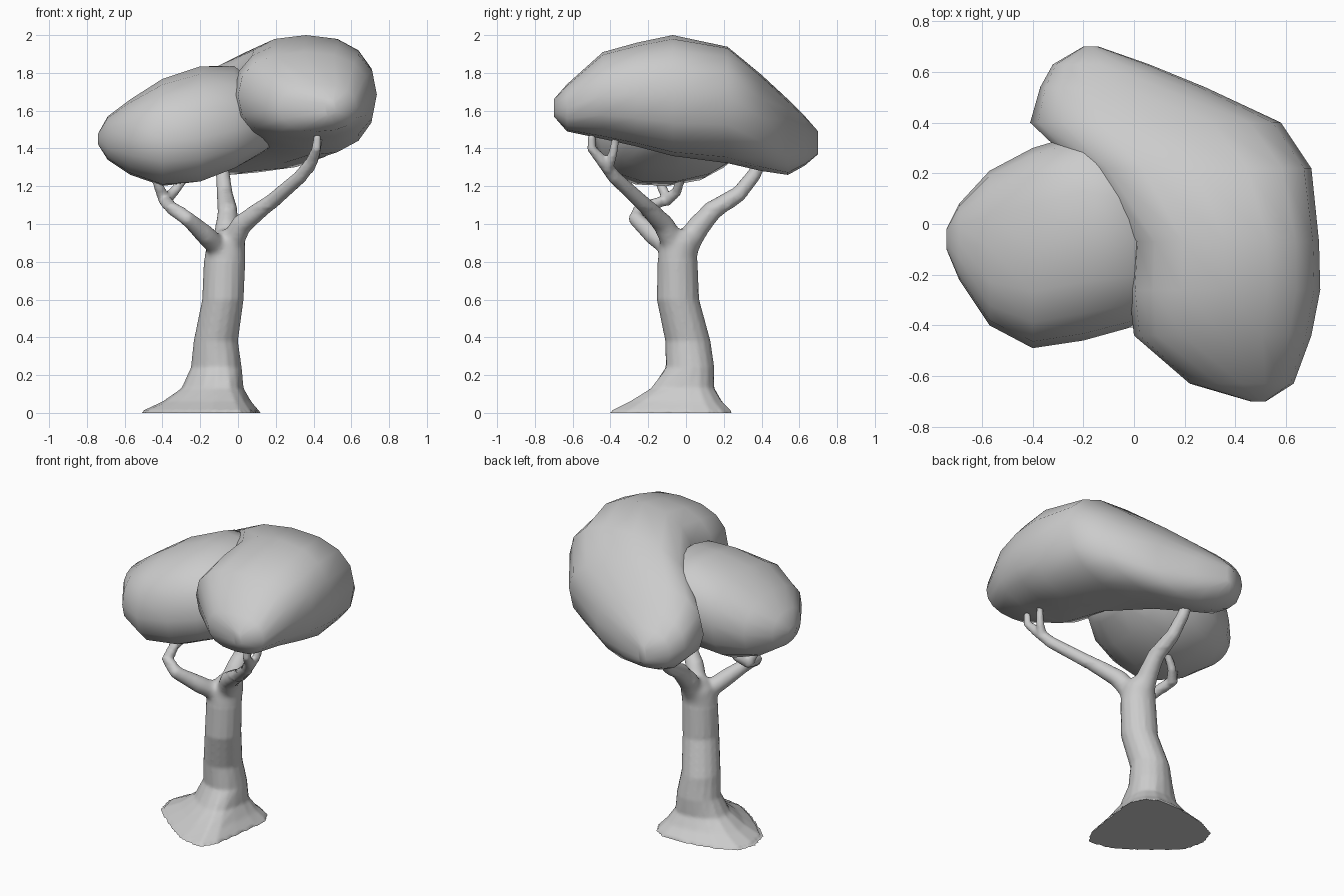
import bpy, bmesh, math

if "Cube" in bpy.data.objects:
    bpy.data.objects.remove(bpy.data.objects["Cube"])


def smooth(obj, angle=60):
    bpy.ops.object.select_all(action='DESELECT')
    obj.select_set(True)
    bpy.context.view_layer.objects.active = obj
    bpy.ops.object.shade_smooth_by_angle(angle=math.radians(angle))


def power(v, p):
    return math.copysign(abs(v) ** (2 / p), v)


def loft(name, axis, sections, sides=16, p=2.0, outline=None):
    """Skin rounded sections: (position, a_min, a_max, b_min, b_max, lean).
    With an outline, the last value blends from ellipse to that outline."""
    bm = bmesh.new()
    rings = []
    for pos, a0, a1, b0, b1, k in sections:
        ring = []
        for i in range(sides):
            t = 2 * math.pi * i / sides
            u = power(math.cos(t), p)
            v = power(math.sin(t + (0 if outline else k)), p)
            if outline:
                u += (outline[i][0] - u) * k
                v += (outline[i][1] - v) * k
            co = [(a0 + a1) / 2 + (a1 - a0) / 2 * u,
                  (b0 + b1) / 2 + (b1 - b0) / 2 * v]
            co.insert(axis, pos)
            ring.append(bm.verts.new(co))
        rings.append(ring)
    for r, s in zip(rings, rings[1:]):
        for i in range(sides):
            j = (i + 1) % sides
            bm.faces.new((r[i], r[j], s[j], s[i]))
    bm.faces.new(rings[0])
    bm.faces.new(rings[-1])
    bmesh.ops.recalc_face_normals(bm, faces=bm.faces)
    me = bpy.data.meshes.new(name)
    bm.to_mesh(me)
    bm.free()
    obj = bpy.data.objects.new(name, me)
    bpy.context.collection.objects.link(obj)
    smooth(obj)
    return obj


def branch(name, points):
    """Closed tapered tube through (x, y, z, radius) points."""
    cu = bpy.data.curves.new(name, 'CURVE')
    cu.dimensions = '3D'
    cu.bevel_depth = 1.0
    cu.bevel_resolution = 2
    cu.use_fill_caps = True
    sp = cu.splines.new('POLY')
    sp.points.add(len(points) - 1)
    for pt, (x, y, z, r) in zip(sp.points, points):
        pt.co = (x, y, z, 1)
        pt.radius = r
    obj = bpy.data.objects.new(name, cu)
    bpy.context.collection.objects.link(obj)
    bpy.ops.object.select_all(action='DESELECT')
    obj.select_set(True)
    bpy.context.view_layer.objects.active = obj
    bpy.ops.object.convert(target='MESH')
    return bpy.context.object


# Trunk flaring into a rounded three-cornered root base
root = [(.12, .02), (.12, .13), (.08, .2), (0, .25), (-.12, .25), (-.25, .23),
        (-.38, .2), (-.49, .14), (-.53, .03), (-.5, -.1), (-.4, -.2),
        (-.28, -.3), (-.14, -.39), (.01, -.42), (.07, -.33), (.1, -.15)]
root = [((x + .205) / .325, (y + .085) / .335) for x, y in root]
trunk = loft("trunk", 2, [
    (0.00, -0.53, 0.12, -0.42, 0.25, 1),
    (0.06, -0.40, 0.07, -0.30, 0.19, 0.9),
    (0.13, -0.30, 0.03, -0.19, 0.15, 0.6),
    (0.24, -0.25, 0.02, -0.11, 0.15, 0.2),
    (0.38, -0.235, 0.0, -0.11, 0.13, 0),
    (0.60, -0.19, 0.03, -0.155, 0.07, 0),
    (0.83, -0.18, 0.04, -0.15, 0.06, 0),
    (0.91, -0.16, 0.04, -0.14, 0.08, 0),
    (0.97, -0.11, 0.01, -0.09, 0.06, 0),
], outline=root)

limbs = [
    # Left branch bends forward, then back under the small crown
    branch("left_branch", [
        (-0.07, -0.04, 0.84, 0.06), (-0.17, -0.17, 0.94, 0.057),
        (-0.27, -0.27, 1.03, 0.044), (-0.35, -0.24, 1.08, 0.038),
        (-0.39, -0.10, 1.13, 0.034), (-0.42, -0.13, 1.20, 0.027),
        (-0.45, -0.15, 1.28, 0.022)]),
    branch("left_twig", [
        (-0.39, -0.11, 1.12, 0.034), (-0.34, -0.05, 1.17, 0.027),
        (-0.27, -0.02, 1.26, 0.022)]),
    # Right branch runs forward to the large crown
    branch("right_branch", [
        (-0.06, -0.04, 0.85, 0.07), (0.02, -0.12, 1.00, 0.06),
        (0.18, -0.24, 1.12, 0.042), (0.33, -0.38, 1.25, 0.037),
        (0.39, -0.44, 1.33, 0.033), (0.415, -0.50, 1.40, 0.025),
        (0.42, -0.50, 1.47, 0.02)]),
    branch("right_twig", [
        (0.37, -0.42, 1.29, 0.034), (0.41, -0.39, 1.36, 0.025),
        (0.43, -0.37, 1.46, 0.02)]),
    # Back branch
    branch("back_branch", [
        (-0.07, -0.02, 0.84, 0.07), (-0.06, 0.06, 0.98, 0.066),
        (-0.055, 0.14, 1.07, 0.055), (-0.07, 0.28, 1.16, 0.043),
        (-0.08, 0.36, 1.26, 0.038), (-0.09, 0.42, 1.38, 0.03)]),
]

# Fuse trunk and branches into one skin, then soften the fork
bpy.ops.object.select_all(action='DESELECT')
for obj in limbs + [trunk]:
    obj.select_set(True)
bpy.context.view_layer.objects.active = trunk
bpy.ops.object.join()
remesh = trunk.modifiers.new("fuse", 'REMESH')
remesh.mode = 'VOXEL'
remesh.voxel_size = 0.012
bpy.ops.object.modifier_apply(modifier=remesh.name)
bm = bmesh.new()
bm.from_mesh(trunk.data)
fork = [v for v in bm.verts if 0.8 < v.co.z < 1.08]
for _ in range(12):
    bmesh.ops.smooth_vert(bm, verts=fork, factor=0.5,
                          use_axis_x=True, use_axis_y=True, use_axis_z=True)
bm.to_mesh(trunk.data)
bm.free()
smooth(trunk)

# Large crown, lofted front to back
loft("large_crown", 1, [
    (-0.70, 0.46, 0.52, 1.57, 1.66, 0),
    (-0.63, 0.22, 0.63, 1.49, 1.74, 0),
    (-0.44, 0.00, 0.70, 1.45, 1.91, 0),
    (-0.26, -0.02, 0.735, 1.41, 1.96, 0),
    (-0.07, -0.01, 0.73, 1.36, 2.00, 0),
    (0.22, -0.22, 0.70, 1.32, 1.94, 0.12),
    (0.40, -0.41, 0.58, 1.28, 1.79, 0.06),
    (0.54, -0.37, 0.28, 1.26, 1.66, 0),
    (0.63, -0.32, 0.06, 1.31, 1.57, 0),
    (0.70, -0.20, -0.14, 1.37, 1.49, 0),
], p=2.4)

# Small crown, lofted left to right
loft("small_crown", 0, [
    (-0.74, -0.10, -0.02, 1.42, 1.48, 0),
    (-0.69, -0.22, 0.08, 1.34, 1.57, 0),
    (-0.57, -0.40, 0.21, 1.26, 1.66, 0.05),
    (-0.40, -0.49, 0.30, 1.20, 1.77, 0.12),
    (-0.20, -0.46, 0.36, 1.22, 1.84, 0.2),
    (-0.02, -0.41, 0.30, 1.29, 1.84, 0.2),
    (0.12, -0.30, 0.18, 1.37, 1.72, 0.1),
    (0.19, -0.18, 0.05, 1.42, 1.58, 0),
], p=2.3)
